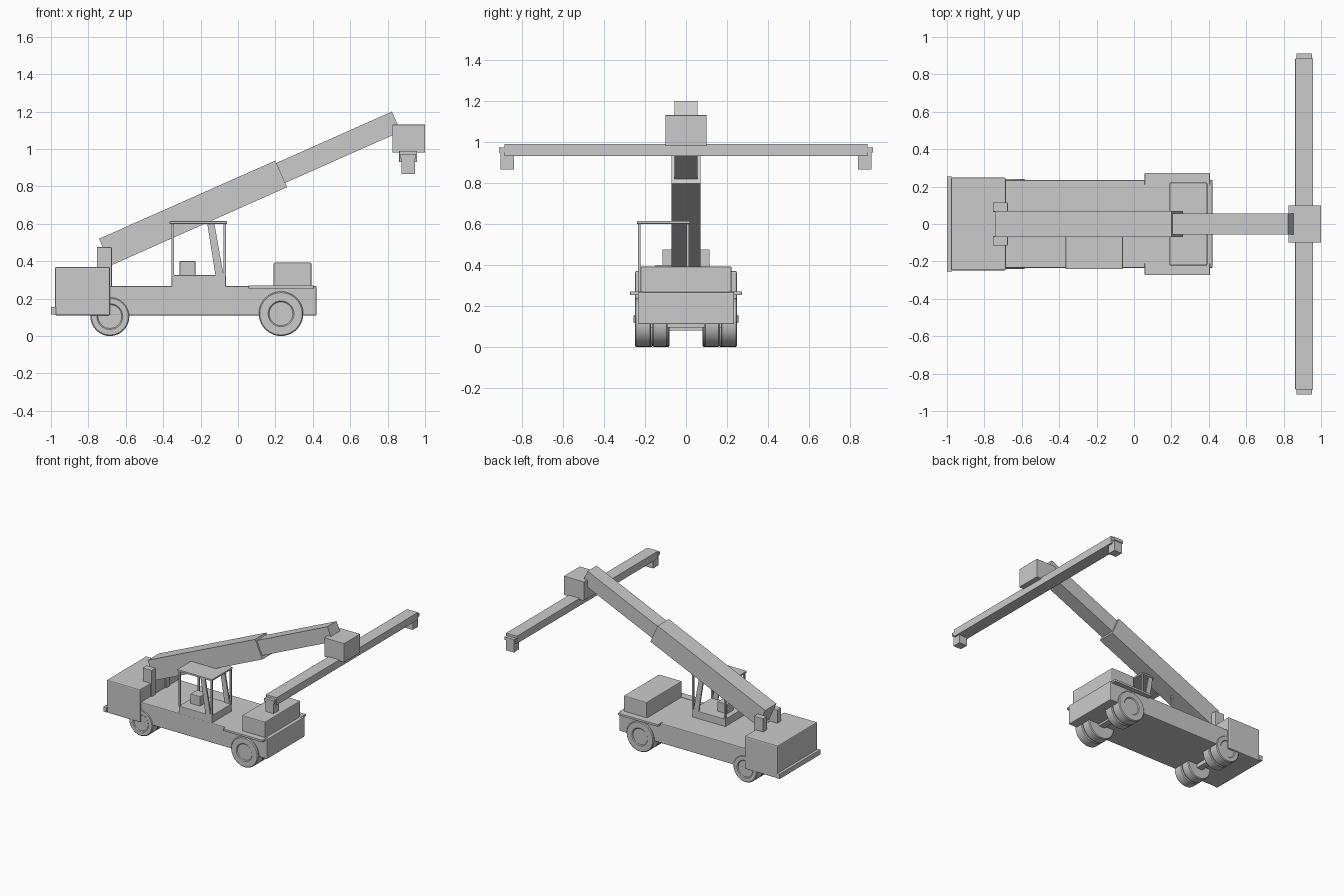
import bpy, bmesh, math
from mathutils import Vector, Matrix

if "Cube" in bpy.data.objects:
    bpy.data.objects.remove(bpy.data.objects["Cube"])


def finish(name, bm, bevel=0.0):
    bmesh.ops.recalc_face_normals(bm, faces=bm.faces)
    if bevel:
        bmesh.ops.bevel(bm, geom=bm.edges[:], offset=bevel, segments=2,
                        profile=0.5, affect='EDGES')
    me = bpy.data.meshes.new(name)
    bm.to_mesh(me)
    bm.free()
    ob = bpy.data.objects.new(name, me)
    bpy.context.collection.objects.link(ob)
    return ob


def box(name, x, y, z, bevel=0.0):
    """Box from (min, max) ranges."""
    bm = bmesh.new()
    bmesh.ops.create_cube(bm, size=1)
    for v in bm.verts:
        v.co = Vector([(r[0] + r[1]) / 2 + c * (r[1] - r[0])
                       for c, r in zip(v.co, (x, y, z))])
    return finish(name, bm, bevel)


def side_prism(name, pts, y0, y1, bevel=0.0):
    """Side profile in x/z, extruded across y."""
    bm = bmesh.new()
    face = bm.faces.new([bm.verts.new((x, y0, z)) for x, z in pts])
    ext = bmesh.ops.extrude_face_region(bm, geom=[face])
    verts = [g for g in ext['geom'] if isinstance(g, bmesh.types.BMVert)]
    bmesh.ops.translate(bm, verts=verts, vec=(0, y1 - y0, 0))
    return finish(name, bm, bevel)


def lathe(name, profile, x, z, sign):
    """Spin a (radius, y) profile about an axle at x, z."""
    bm = bmesh.new()
    vs = [bm.verts.new((r, y * sign, 0)) for r, y in profile]
    es = [bm.edges.new(p) for p in zip(vs, vs[1:])]
    bmesh.ops.spin(bm, geom=vs + es, cent=(0, 0, 0), axis=(0, 1, 0),
                   angle=2 * math.pi, steps=40)
    bmesh.ops.remove_doubles(bm, verts=bm.verts, dist=1e-5)
    bmesh.ops.translate(bm, verts=bm.verts, vec=(x, 0, z))
    ob = finish(name, bm)
    bpy.ops.object.select_all(action='DESELECT')
    bpy.context.view_layer.objects.active = ob
    ob.select_set(True)
    bpy.ops.object.shade_smooth_by_angle(angle=math.radians(35))


def both(label):
    return [("left_" + label, 1), ("right_" + label, -1)]


def span(sign, a, b):
    return tuple(sorted((sign * a, sign * b)))


# body
box("chassis", (-0.70, 0.42), (-0.235, 0.235), (0.11, 0.267), 0.006)
box("counterweight", (-0.978, -0.685), (-0.248, 0.248), (0.11, 0.37), 0.008)
box("rear_bumper", (-1.0, -0.972), (-0.255, 0.255), (0.115, 0.155), 0.003)
box("engine_cover", (0.19, 0.392), (-0.222, 0.222), (0.26, 0.392), 0.006)
for name, s in both("fender"):
    box(name, (0.057, 0.405), span(s, 0.21, 0.272), (0.253, 0.27), 0.002)

# dual wheels with a shallow hub recess
for axle, x, r, edge in (("front", 0.23, 0.119, 0.25), ("rear", -0.685, 0.104, 0.24)):
    for name, s in both(axle + "_wheel"):
        for part, a, b in (("inner", edge - 0.16, edge - 0.085),
                           ("outer", edge - 0.08, edge)):
            prof = [(0, a), (r - 0.006, a), (r, a + 0.006), (r, b - 0.006),
                    (r - 0.006, b), (0.069, b), (0.063, b - 0.006), (0, b - 0.006)]
            lathe(name + "_" + part, prof, x, r, s)
    box(axle + "_axle", (x - 0.025, x + 0.025), (-0.2, 0.2), (r - 0.025, r + 0.025))

# boom pivot brackets
for name, s in both("boom_bracket"):
    box(name, (-0.755, -0.675), span(s, 0.065, 0.115), (0.25, 0.475), 0.003)

# telescopic boom
side_prism("outer_boom", [(-0.743, 0.52), (0.2, 0.938), (0.263, 0.796), (-0.68, 0.377)],
           -0.07, 0.07)
side_prism("inner_boom", [(0.0, 0.834), (0.823, 1.2), (0.870, 1.093), (0.048, 0.728)],
           -0.057, 0.057)

# spreader head and beam
box("spreader_head", (0.825, 1.0), (-0.1, 0.1), (0.98, 1.13), 0.002)
box("spreader_beam", (0.862, 0.958), (-0.885, 0.885), (0.93, 0.99), 0.002)
for name, s in both("spreader"):
    box(name + "_end", (0.868, 0.952), span(s, 0.86, 0.912), (0.948, 0.972))
    box(name + "_foot", (0.875, 0.945), span(s, 0.838, 0.905), (0.865, 0.965))

# open operator cab
Y0, Y1 = -0.235, 0.015
box("cab_floor", (-0.355, -0.065), (Y0, Y1), (0.26, 0.325), 0.003)
box("cab_roof", (-0.365, -0.06), (Y0 - 0.005, Y1 + 0.005), (0.6, 0.614), 0.002)
box("seat", (-0.312, -0.228), (-0.15, -0.068), (0.32, 0.4), 0.003)
for side, y in (("right", Y0), ("left", Y1 - 0.012)):
    for end, x in (("rear", -0.355), ("front", -0.077)):
        box(f"{side}_{end}_cab_post", (x, x + 0.012), (y, y + 0.012), (0.32, 0.605))
    side_prism(side + "_cab_strut",
               [(-0.165, 0.605), (-0.127, 0.605), (-0.076, 0.32), (-0.12, 0.32)],
               y, y + 0.012)
